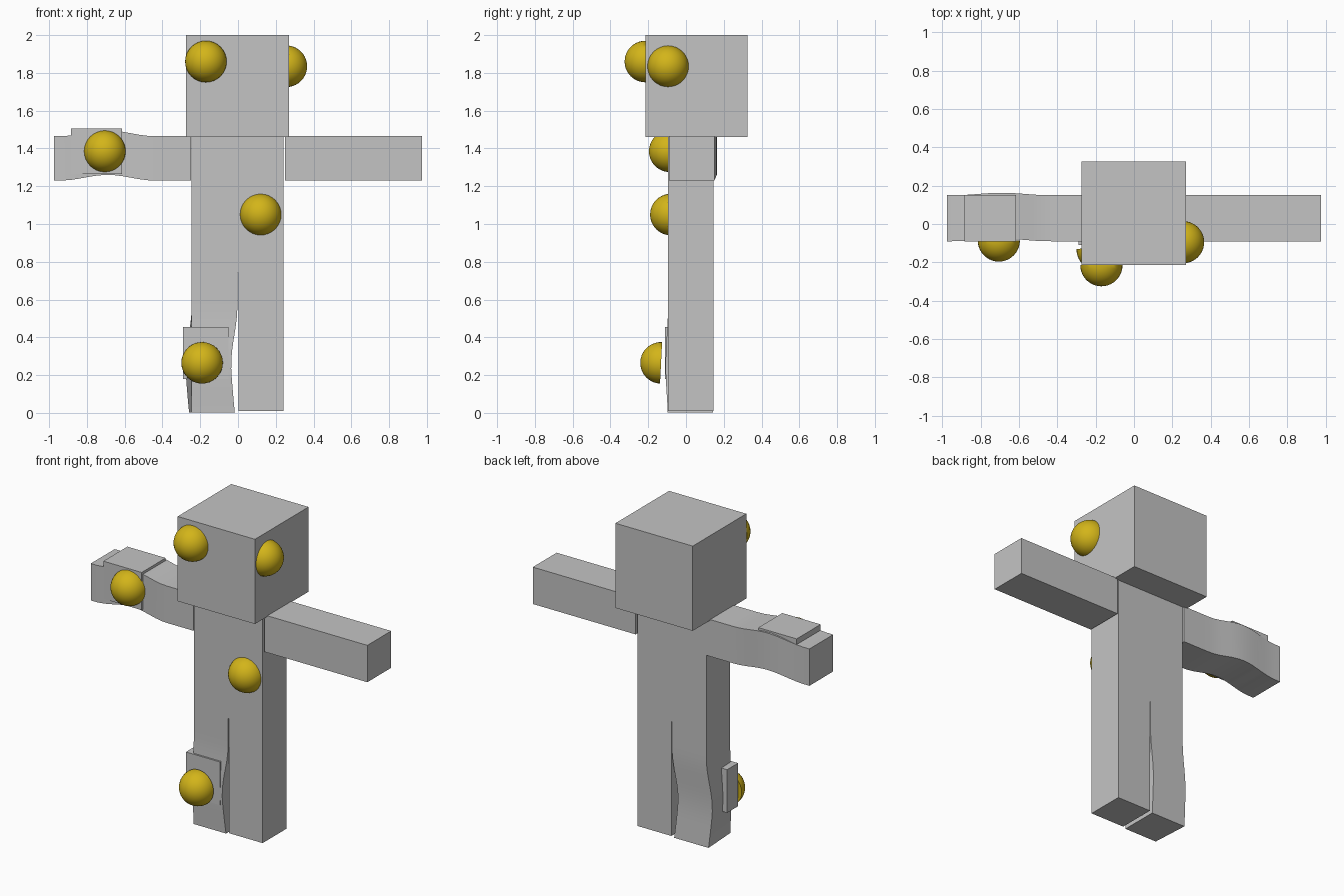
import bpy, bmesh, math
from mathutils import Vector, Matrix

if "Cube" in bpy.data.objects:
    bpy.data.objects.remove(bpy.data.objects["Cube"])


def material(name, rgb):
    m = bpy.data.materials.new(name)
    m.diffuse_color = (*rgb, 1)
    m.use_nodes = True
    m.node_tree.nodes["Principled BSDF"].inputs["Base Color"].default_value = m.diffuse_color
    return m


GREY = material("grey", (0.55, 0.55, 0.55))
GOLD = material("gold", (0.65, 0.46, 0.01))


def finish(bm, name, mat):
    bmesh.ops.recalc_face_normals(bm, faces=bm.faces)
    me = bpy.data.meshes.new(name)
    bm.to_mesh(me)
    bm.free()
    me.materials.append(mat)
    ob = bpy.data.objects.new(name, me)
    bpy.context.collection.objects.link(ob)
    return ob


def box(name, lo, hi):
    bm = bmesh.new()
    bmesh.ops.create_cube(bm, size=1)
    lo, hi = Vector(lo), Vector(hi)
    for v in bm.verts:
        v.co = (lo + hi) / 2 + v.co * (hi - lo)
    return finish(bm, name, GREY)


def bent_limb(name, rings):
    """Square limb lofted through rings of four corners."""
    bm = bmesh.new()
    loops = [[bm.verts.new(c) for c in ring] for ring in rings]
    for a, b in zip(loops, loops[1:]):
        for i in range(4):
            j = (i + 1) % 4
            bm.faces.new((a[i], a[j], b[j], b[i]))
    bm.faces.new(loops[0])
    bm.faces.new(loops[-1])
    ob = finish(bm, name, GREY)
    ob.data.shade_smooth()
    ob.data.set_sharp_from_angle(angle=math.radians(35))
    return ob


def dome(name, centre, direction, radius=0.11):
    """Half ball bulging along the given direction."""
    bm = bmesh.new()
    bmesh.ops.create_uvsphere(bm, u_segments=32, v_segments=20, radius=radius)
    bmesh.ops.bisect_plane(bm, geom=bm.verts[:] + bm.edges[:] + bm.faces[:],
                           plane_co=(0, 0, 0), plane_no=(0, 0, 1), clear_inner=True)
    rim = [e for e in bm.edges if e.is_boundary]
    bmesh.ops.contextual_create(bm, geom=rim)
    turn = Vector(direction).to_track_quat('Z', 'Y').to_matrix().to_4x4()
    bm.transform(Matrix.Translation(centre) @ turn)
    ob = finish(bm, name, GOLD)
    ob.data.shade_smooth()
    ob.data.set_sharp_from_angle(angle=math.radians(35))


def bell(t, centre, width):
    """Smooth bump that is 1 at the centre and 0 beyond the width."""
    d = min(abs(t - centre) / width, 1)
    return 0.5 + 0.5 * math.cos(math.pi * d)


# Straight body parts
box("head", (-0.275, -0.215, 1.46), (0.27, 0.325, 2.0))
box("torso", (-0.245, -0.095, 0.74), (0.24, 0.145, 1.465))
box("straight_arm", (0.25, -0.09, 1.23), (0.975, 0.15, 1.465))
box("straight_leg", (0.002, -0.095, 0.01), (0.24, 0.145, 0.74))

# Arm that bows upward and slightly back
rings = []
for i in range(17):
    x = -0.975 + 0.725 * i / 16
    b = bell(x, -0.69, 0.25)
    up, back = 0.03 * b, 0.013 * b
    rings.append([(x, -0.09 + back, 1.23 + up), (x, 0.15 + back, 1.23 + up),
                  (x, 0.15 + back, 1.465 + up), (x, -0.09 + back, 1.465 + up)])
bent_limb("bowed_arm", rings)

# Leg that bows outward, with its front outer edge kept straight
rings = []
for i in range(17):
    z = 0.003 + 0.737 * i / 16
    b = bell(z, 0.25, 0.32)
    out, fwd = 0.033 * b + 0.01 * bell(z, 0, 0.2), 0.013 * b
    rings.append([(-0.245, -0.095 - fwd, z), (-0.003 - out, -0.095 - fwd, z),
                  (-0.003 - out, 0.145 - fwd, z), (-0.245 - out, 0.145 - fwd, z)])
bent_limb("bowed_leg", rings)

# Blocks set into the bowed limbs
box("arm_block", (-0.885, -0.092, 1.265), (-0.615, 0.15, 1.505))
box("leg_block", (-0.29, -0.11, 0.18), (-0.05, 0.0, 0.455))

# Gold half balls
dome("face_dome", (-0.17, -0.215, 1.86), (0, -1, 0))
dome("head_side_dome", (0.256, -0.095, 1.835), (1, 0, 0))
dome("arm_dome", (-0.705, -0.086, 1.385), (0, -1, 0))
dome("chest_dome", (0.12, -0.08, 1.05), (0, -1, 0))
dome("leg_dome", (-0.19, -0.132, 0.265), (0, -1, 0.05))
